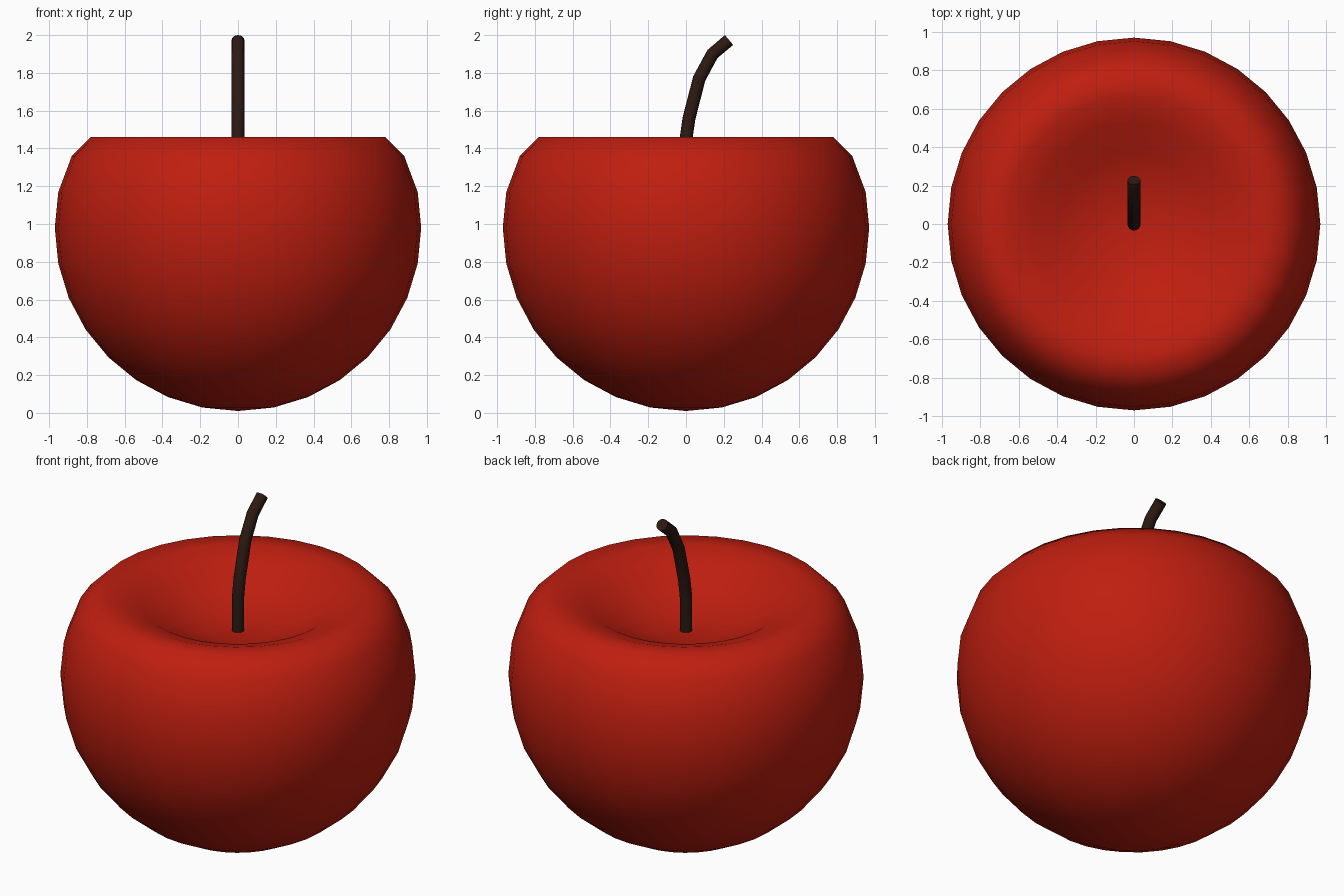
import bpy, bmesh, math

if "Cube" in bpy.data.objects:
    bpy.data.objects.remove(bpy.data.objects["Cube"])

def material(name, color):
    m = bpy.data.materials.new(name)
    m.diffuse_color = (*color, 1)
    m.use_nodes = True
    m.node_tree.nodes["Principled BSDF"].inputs["Base Color"].default_value = m.diffuse_color
    return m

# Apple body: lower sphere rings, then the shoulder and the stem dimple
R, CZ, SEG = 0.97, 0.98, 32
profile = [(R * math.sin(math.pi * i / 16), CZ - R * math.cos(math.pi * i / 16))
           for i in range(10)]
profile += [(0.88, 1.36), (0.78, 1.46), (0.665, 1.46), (0.53, 1.415),
            (0.37, 1.325), (0.19, 1.265), (0.0, 1.25)]

bm = bmesh.new()
verts = [bm.verts.new((r, 0, z)) for r, z in profile]
edges = [bm.edges.new(p) for p in zip(verts, verts[1:])]
bmesh.ops.spin(bm, geom=verts + edges, cent=(0, 0, 0), axis=(0, 0, 1),
               angle=math.tau, steps=SEG, use_merge=False)
bmesh.ops.remove_doubles(bm, verts=bm.verts[:], dist=0.0005)
bmesh.ops.recalc_face_normals(bm, faces=bm.faces[:])
for f in bm.faces:
    f.smooth = True
mesh = bpy.data.meshes.new("apple_body")
bm.to_mesh(mesh)
bm.free()
body = bpy.data.objects.new("apple_body", mesh)
bpy.context.collection.objects.link(body)
mesh.materials.append(material("red_skin", (0.52, 0.013, 0.005)))

# Stem: round tube along a bent path
path = [(0, 1.22), (0, 1.45), (0.016, 1.56), (0.07, 1.77), (0.14, 1.90), (0.228, 1.974)]
curve = bpy.data.curves.new("stem", 'CURVE')
curve.dimensions = '3D'
curve.bevel_depth = 0.034
curve.bevel_resolution = 6
curve.use_fill_caps = True
spline = curve.splines.new('POLY')
spline.points.add(len(path) - 1)
for p, (y, z) in zip(spline.points, path):
    p.co = (0, y, z, 1)
stem = bpy.data.objects.new("stem", curve)
bpy.context.collection.objects.link(stem)
curve.materials.append(material("brown_stem", (0.026, 0.010, 0.006)))

# Turn the stem into a mesh with smooth sides and sharp caps
bpy.ops.object.select_all(action='DESELECT')
stem.select_set(True)
bpy.context.view_layer.objects.active = stem
bpy.ops.object.convert(target='MESH')
bpy.ops.object.shade_smooth_by_angle(angle=math.radians(50))
